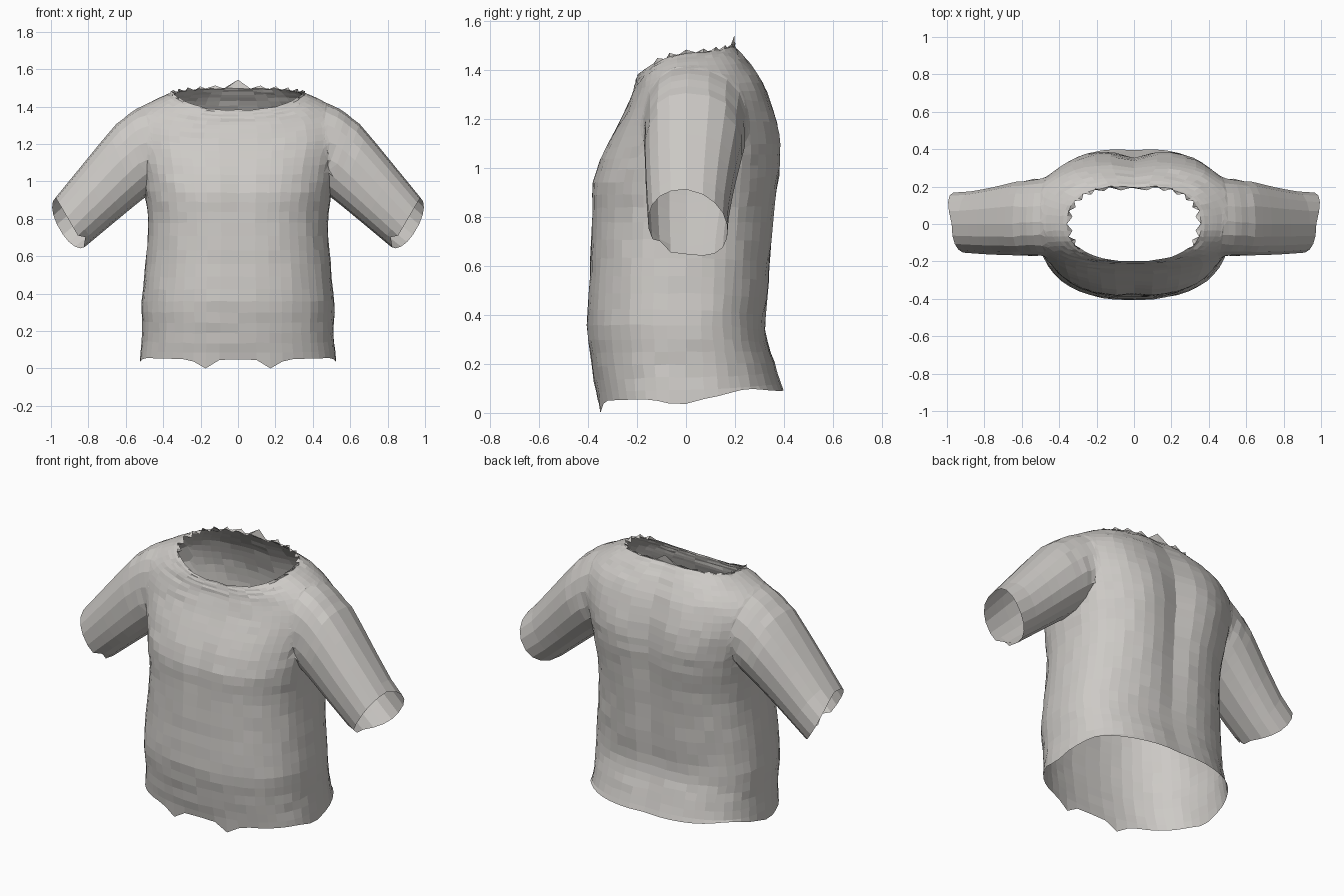
import bpy, bmesh, math, random
from mathutils import Vector

random.seed(4)
cube = bpy.data.objects.get("Cube")
if cube:
    bpy.data.objects.remove(cube)


def make_material(name, colour):
    mat = bpy.data.materials.new(name)
    mat.use_nodes = True
    mat.diffuse_color = colour
    mat.node_tree.nodes["Principled BSDF"].inputs["Base Color"].default_value = colour
    return mat


cloth = make_material("warm grey cloth", (0.61, 0.59, 0.565, 1))
cloth_end = make_material("temporary end", (0.5, 0.5, 0.5, 1))


def refine(rows, steps):
    """Catmull-Rom interpolation of the key cross-sections."""
    out = []
    for i in range(len(rows) - 1):
        quad = [rows[max(0, i - 1)], rows[i], rows[i + 1], rows[min(len(rows) - 1, i + 2)]]
        for s in range(steps):
            t = s / steps
            out.append([b + 0.5 * t * (c - a + t * (2*a - 5*b + 4*c - d + t * (3*(b - c) + d - a)))
                        for a, b, c, d in zip(*quad)])
    return out + [list(rows[-1])]


def bump(v, centre, width):
    return math.exp(-((v - centre) / width) ** 2)


def power(v, p):
    return math.copysign(abs(v) ** p, v)


def loft(name, rings):
    """Closed tube; the end fans get slot 1 so they can be opened later."""
    bm = bmesh.new()
    loops = [[bm.verts.new(p) for p in ring] for ring in rings]
    n = len(loops[0])
    for lower, upper in zip(loops, loops[1:]):
        for i in range(n):
            j = (i + 1) % n
            bm.faces.new((lower[i], lower[j], upper[j], upper[i]))
    for loop in (loops[0], loops[-1]):
        hub = bm.verts.new(sum((v.co for v in loop), Vector()) / n)
        for i in range(n):
            bm.faces.new((loop[i], loop[(i + 1) % n], hub)).material_index = 1
    bmesh.ops.recalc_face_normals(bm, faces=bm.faces)
    mesh = bpy.data.meshes.new(name)
    bm.to_mesh(mesh)
    bm.free()
    obj = bpy.data.objects.new(name, mesh)
    bpy.context.collection.objects.link(obj)
    mesh.materials.append(cloth)
    mesh.materials.append(cloth_end)
    return obj


# Torso sections: half width, front y, back y, side z, front z, back z
torso_keys = [
    (.525, -.36, .405, .06, .05, .09), (.51, -.385, .365, .2, .19, .21),
    (.515, -.405, .33, .36, .36, .34), (.495, -.395, .345, .56, .56, .54),
    (.48, -.387, .365, .78, .78, .78), (.50, -.383, .385, .95, .94, .97),
    (.525, -.332, .385, 1.1, 1.08, 1.1), (.55, -.268, .362, 1.24, 1.2, 1.23),
    (.54, -.23, .318, 1.36, 1.28, 1.35), (.47, -.212, .265, 1.425, 1.335, 1.43),
    (.40, -.204, .222, 1.458, 1.365, 1.48), (.345, -.197, .2, 1.476, 1.385, 1.505)]
sections = refine(torso_keys, 3)
SIDES = 48
torso_rings = []
for r, (hw, yf, yb, zs, zf, zb) in enumerate(sections):
    ring = []
    last = r == len(sections) - 1
    for i in range(SIDES):
        a = 2 * math.pi * i / SIDES
        c, s = math.cos(a), math.sin(a)
        # Squarer across the shoulder blades
        p = .82 - (.1 * bump(zs, 1.22, .25) if s > 0 else 0)
        x = hw * power(c, p)
        y = (yb if s > 0 else -yf) * power(s, p)
        z = zs + ((zb if s > 0 else zf) - zs) * abs(s) ** 1.4
        # Spine valley, chest hollow and shoulder blades
        if s > 0:
            y -= s * bump(x, 0, .085) * (.026 * bump(z, .95, .4) + .01)
            y += s * .012 * bump(abs(x), .24, .1) * bump(z, 1.08, .2)
        else:
            y += abs(s) * .014 * bump(x, 0, .06) * bump(z, .95, .2)
        # Ragged hem and neck edge
        if r == 0:
            if s < 0:
                z -= .05 * bump(abs(x), .18, .05)
            z -= .025 * bump(y, -.03, .08)
            z += .025 * bump(y, .25, .1)
        elif last and s > -.6:
            z += .01 * (-1) ** i
            x *= 1 + .04 * (-1) ** i * abs(c)
            y += .012 * (-1) ** i * s
            if i == SIDES // 4:
                z += .03
        elif r > 1 and not last:
            x += random.uniform(-.003, .003)
            y += random.uniform(-.003, .003)
            z += random.uniform(-.003, .003)
        ring.append((x, y, z))
    torso_rings.append(ring)
shirt = loft("shirt", torso_rings)

# Sleeve sections: top x, top z, underside x, underside z, front y, back y
sleeve_keys = [
    (.36, 1.36, .34, 1.02, -.12, .2), (.48, 1.42, .4, .98, -.165, .25),
    (.58, 1.378, .455, .945, -.175, .25), (.69, 1.262, .53, .89, -.17, .23),
    (.84, 1.08, .67, .775, -.165, .195), (.975, .915, .82, .65, -.155, .17)]
SLEEVE_SIDES = 18
for side, label in ((1, "left_sleeve"), (-1, "right_sleeve")):
    rings = []
    rows = refine(sleeve_keys, 3)
    for r, (tx, tz, bx, bz, yf, yb) in enumerate(rows):
        ring = []
        for i in range(SLEEVE_SIDES):
            a = 2 * math.pi * i / SLEEVE_SIDES
            k = (1 + power(math.cos(a), .9)) / 2
            s = math.sin(a)
            y = (yb if s > 0 else -yf) * power(s, .85)
            x, z = bx + (tx - bx) * k, bz + (tz - bz) * k
            if r == len(rows) - 1:
                # Cuff bows outward at the rear and is notched below
                x += .055 * max(0, s)
                z -= .04 * max(0, s)
                if i == SLEEVE_SIDES // 2 + 2:
                    x, z = x - .02, z + .025
            ring.append((side * x, y, z))
        rings.append(ring)
    sleeve = loft(label, rings)
    sleeve.hide_render = True
    join = shirt.modifiers.new("join_" + label, "BOOLEAN")
    join.operation = "UNION"
    join.solver = "EXACT"
    join.object = sleeve
    bpy.context.view_layer.objects.active = shirt
    bpy.ops.object.modifier_apply(modifier=join.name)
    bpy.data.objects.remove(sleeve)

# Open the neck, hem and cuffs, then soften the shoulder joins
bm = bmesh.new()
bm.from_mesh(shirt.data)
ends = [f for f in bm.faces if shirt.data.materials[f.material_index] == cloth_end]
bmesh.ops.delete(bm, geom=ends, context="FACES")
bmesh.ops.remove_doubles(bm, verts=bm.verts, dist=.008)
bmesh.ops.triangulate(bm, faces=[f for f in bm.faces if len(f.verts) > 4])
soft = [v for v in bm.verts if not v.is_boundary
        and v.co.z > 1.1 and .38 < abs(v.co.x) < .62]
for _ in range(4):
    bmesh.ops.smooth_vert(bm, verts=soft, factor=.4,
                          use_axis_x=True, use_axis_y=True, use_axis_z=True)
for f in bm.faces:
    f.material_index = 0
    f.smooth = False
low = min(v.co.z for v in bm.verts)
bmesh.ops.translate(bm, verts=bm.verts, vec=(0, 0, -low))
bm.to_mesh(shirt.data)
bm.free()
shirt.data.materials.clear()
shirt.data.materials.append(cloth)
bpy.data.materials.remove(cloth_end)
